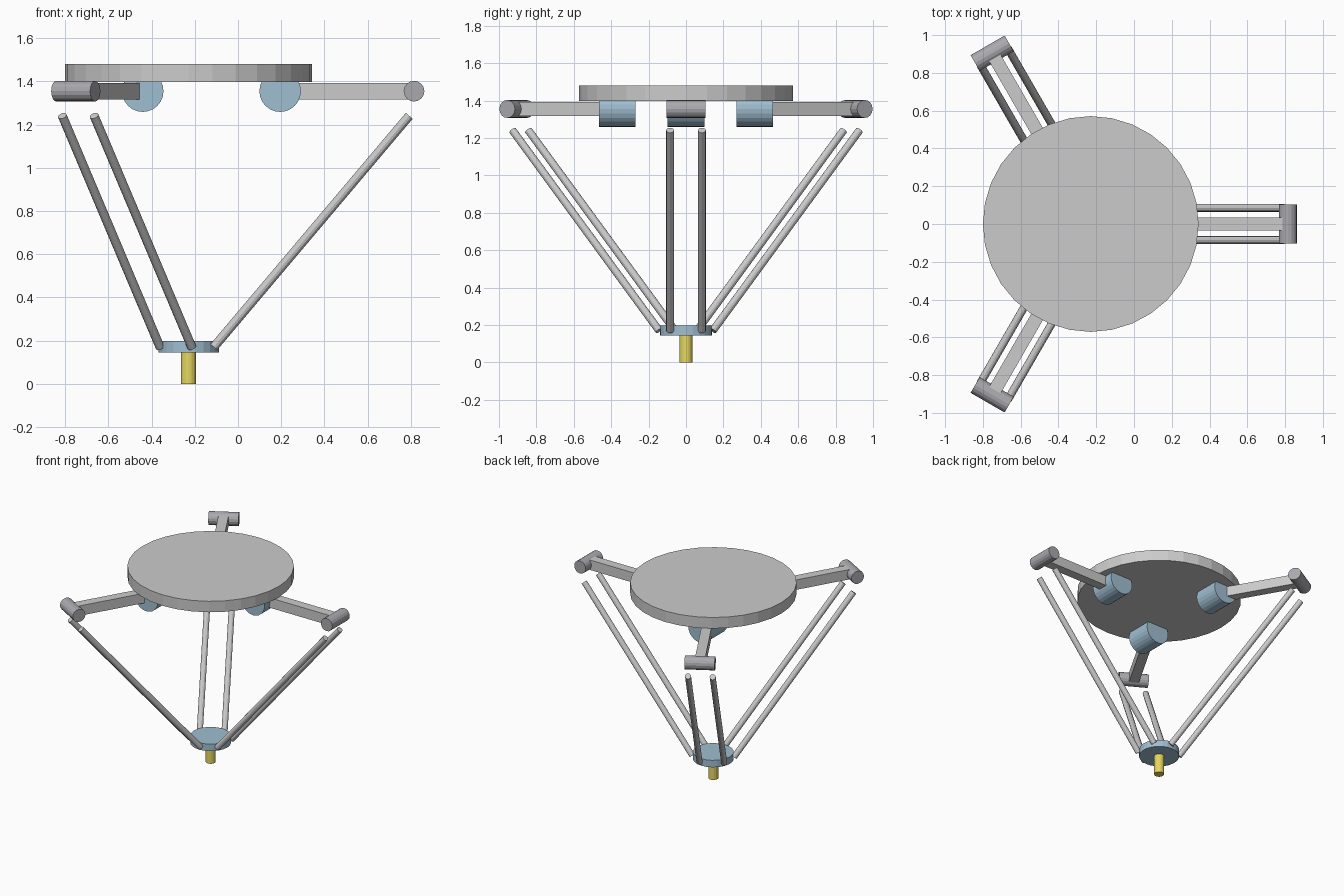
import bpy
from math import radians, cos, sin
from mathutils import Vector

if "Cube" in bpy.data.objects:
    bpy.data.objects.remove(bpy.data.objects["Cube"])

CX = -0.229          # robot axis
MID_Z = 1.355        # height of motors, arms and elbows


def material(name, color):
    m = bpy.data.materials.new(name)
    m.diffuse_color = (*color, 1)
    m.use_nodes = True
    m.node_tree.nodes["Principled BSDF"].inputs["Base Color"].default_value = m.diffuse_color
    return m


blue = material("blue_paint", (0.35, 0.52, 0.64))
dark = material("dark_grey", (0.40, 0.40, 0.43))
yellow = material("yellow", (0.80, 0.68, 0.12))


def rod(name, a, b, radius, sides, mat=None):
    """Flat-faced cylinder from point a to point b."""
    a, b = Vector(a), Vector(b)
    bpy.ops.mesh.primitive_cylinder_add(
        vertices=sides, radius=radius, depth=(b - a).length, location=(a + b) / 2,
        rotation=(b - a).to_track_quat('Z', 'Y').to_euler())
    ob = bpy.context.object
    ob.name = name
    if mat:
        ob.data.materials.append(mat)
    return ob


def polar(angle, r, t, z):
    """Point at radius r along an arm, shifted sideways by t."""
    return Vector((CX + r * cos(angle) - t * sin(angle),
                   r * sin(angle) + t * cos(angle), z))


# fixed top plate, moving platform and tool tip
rod("base_plate", (CX, 0, 1.397), (CX, 0, 1.48), 0.571, 32)
rod("moving_platform", (CX, 0, 0.145), (CX, 0, 0.198), 0.14, 24, blue)
rod("tool_tip", (CX, 0, 0), (CX, 0, 0.15), 0.035, 16, yellow)

for i in range(3):
    ang = radians(120 * i)
    n = i + 1

    # motor: all three share the same axis direction
    c = polar(ang, 0.424, 0, MID_Z)
    side = Vector((0, 0.098, 0))
    rod(f"motor_{n}", c - side, c + side, 0.096, 24, blue)

    # upper arm
    bpy.ops.mesh.primitive_cube_add(size=1, location=polar(ang, 0.734, 0, MID_Z),
                                    rotation=(0, 0, ang))
    arm = bpy.context.object
    arm.name = f"upper_arm_{n}"
    arm.scale = (0.62, 0.07, 0.075)

    # elbow
    rod(f"elbow_{n}", polar(ang, 1.044, -0.104, MID_Z),
        polar(ang, 1.044, 0.104, MID_Z), 0.048, 16, dark)

    # pair of parallel forearm rods
    for s in (-1, 1):
        rod(f"forearm_rod_{n}_{'a' if s < 0 else 'b'}",
            polar(ang, 0.117, s * 0.085, 0.17),
            polar(ang, 1.022, s * 0.085, 1.241), 0.021, 12)
